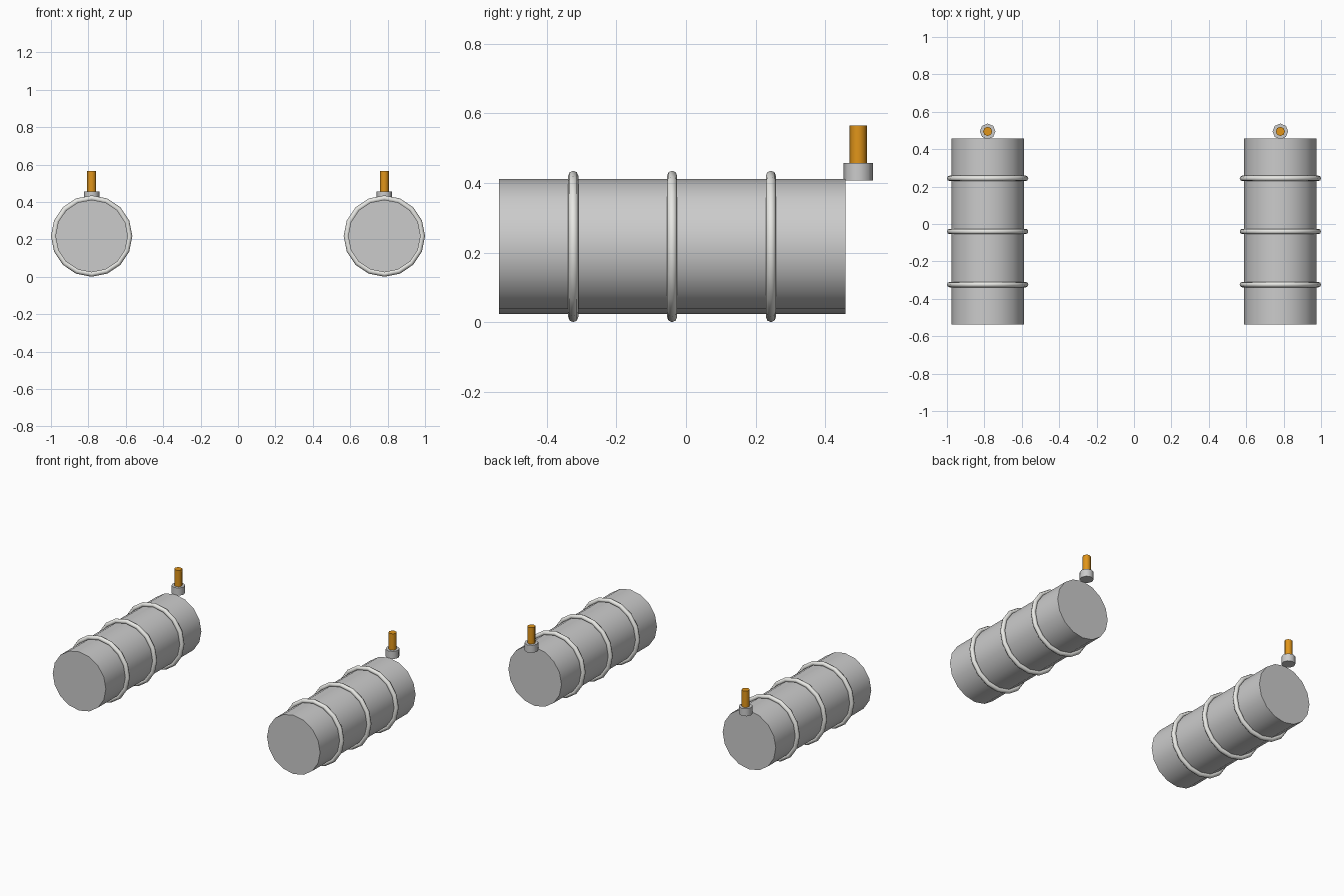
import bpy
from math import radians

if "Cube" in bpy.data.objects:
    bpy.data.objects.remove(bpy.data.objects["Cube"])

TANK_X = 0.7825
TANK_Z = 0.2175
VALVE_Y = 0.495


def material(name, color):
    mat = bpy.data.materials.new(name)
    mat.diffuse_color = color
    mat.use_nodes = True
    mat.node_tree.nodes["Principled BSDF"].inputs["Base Color"].default_value = mat.diffuse_color
    return mat


ORANGE = material("orange", (0.75, 0.3, 0.01, 1))
LIGHT = material("light_grey", (0.8, 0.8, 0.77, 1))


def finish(name, mat=None, angle=50):
    obj = bpy.context.object
    obj.name = name
    bpy.ops.object.shade_smooth_by_angle(angle=radians(angle))
    if mat:
        obj.data.materials.append(mat)


def cylinder(name, sides, radius, depth, location, tilt=0, mat=None):
    bpy.ops.mesh.primitive_cylinder_add(vertices=sides, radius=radius, depth=depth,
                                        location=location, rotation=(radians(tilt), 0, 0))
    finish(name, mat)


for side, x in (("left", -TANK_X), ("right", TANK_X)):
    # Horizontal tank body
    cylinder(f"{side}_tank", 16, 0.194, 0.996, (x, -0.04, TANK_Z), tilt=90)

    # Three hoops around the tank
    for i, y in enumerate((-0.324, -0.04, 0.244)):
        bpy.ops.mesh.primitive_torus_add(major_segments=16, minor_segments=8,
                                         major_radius=0.203, minor_radius=0.0145,
                                         location=(x, y, TANK_Z),
                                         rotation=(radians(90), 0, 0))
        finish(f"{side}_hoop_{i + 1}", LIGHT)

    # Valve collar and stem at the rear
    cylinder(f"{side}_valve_collar", 8, 0.042, 0.05, (x, VALVE_Y, 0.432))
    cylinder(f"{side}_valve_stem", 8, 0.0245, 0.133, (x, VALVE_Y, 0.4985), mat=ORANGE)
